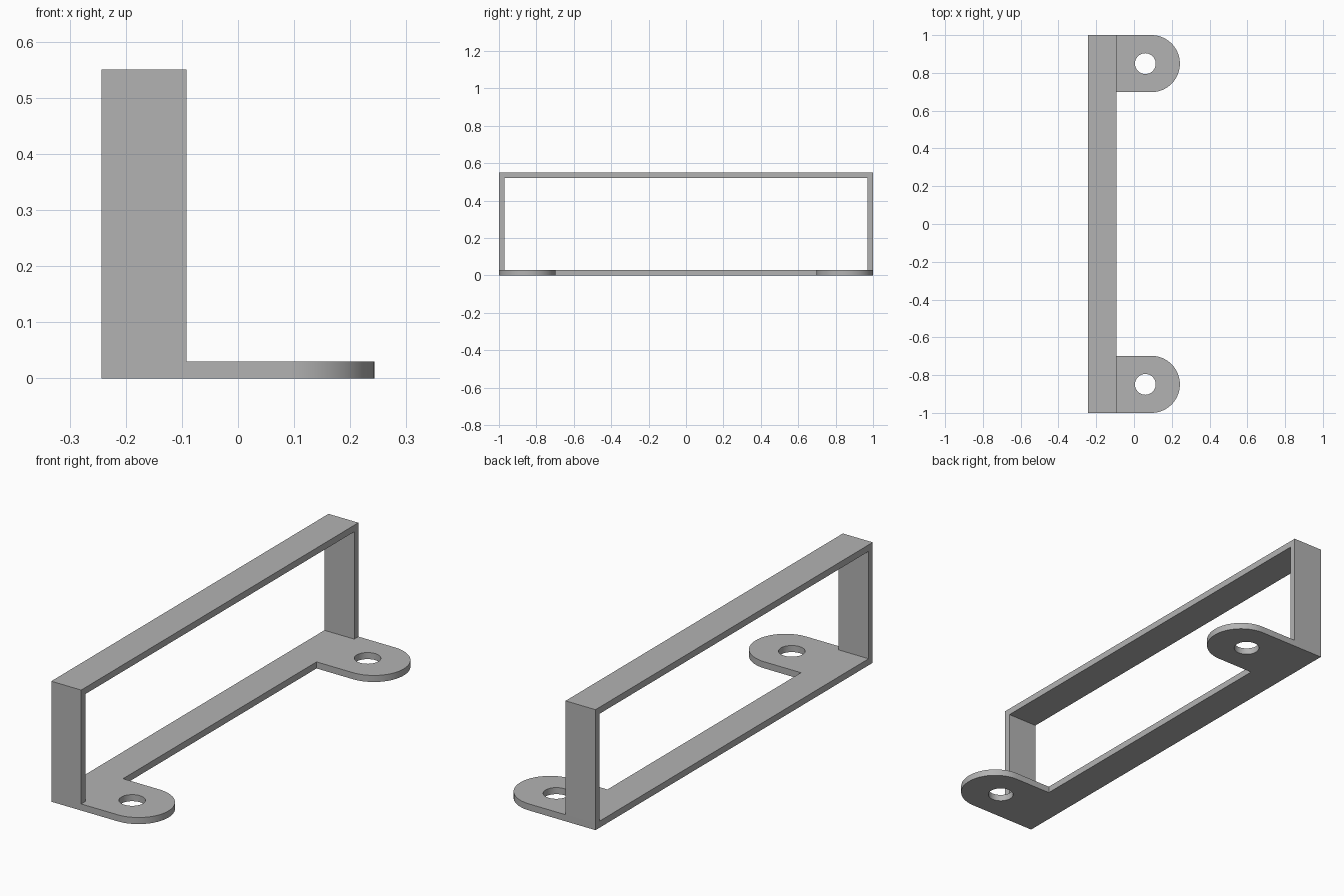
import bpy, bmesh
from math import sin, cos, pi
from mathutils import Vector

cube = bpy.data.objects.get("Cube")
if cube:
    bpy.data.objects.remove(cube, do_unlink=True)

BACK, EDGE = -0.243, -0.092      # x range of the rectangular frame
THICK, HEIGHT = 0.03, 0.55
EAR_R, HOLE_R = 0.151, 0.055
EAR_Y, EAR_X, HOLE_X = 1 - EAR_R, 0.092, 0.06

grey = bpy.data.materials.new("plain grey")
grey.use_nodes = True
colour = (0.45, 0.45, 0.45, 1)
grey.diffuse_color = colour
grey.node_tree.nodes["Principled BSDF"].inputs["Base Color"].default_value = colour


def arc(cx, cy, r, start, end, n):
    """Points along an arc, ends included."""
    angles = [start + (end - start) * i / n for i in range(n + 1)]
    return [(cx + r * cos(a), cy + r * sin(a)) for a in angles]


def extruded(name, loops, place, depth):
    """Fill closed loops (outline and holes) and extrude them into a solid."""
    bm = bmesh.new()
    edges = []
    for loop in loops:
        verts = [bm.verts.new(place(*p)) for p in loop]
        edges += [bm.edges.new((v, verts[i - 1])) for i, v in enumerate(verts)]
    bmesh.ops.triangle_fill(bm, edges=edges, use_beauty=True, use_dissolve=False)
    top = bmesh.ops.extrude_face_region(bm, geom=bm.faces[:], use_keep_orig=True)
    moved = [g for g in top["geom"] if isinstance(g, bmesh.types.BMVert)]
    bmesh.ops.translate(bm, verts=moved, vec=Vector(depth))
    bmesh.ops.recalc_face_normals(bm, faces=bm.faces)
    bmesh.ops.dissolve_limit(bm, angle_limit=0.001, verts=bm.verts, edges=bm.edges)
    mesh = bpy.data.meshes.new(name)
    bm.to_mesh(mesh)
    bm.free()
    mesh.materials.append(grey)
    obj = bpy.data.objects.new(name, mesh)
    bpy.context.collection.objects.link(obj)
    bpy.ops.object.select_all(action="DESELECT")
    obj.select_set(True)
    bpy.context.view_layer.objects.active = obj
    bpy.ops.object.shade_smooth_by_angle(angle=0.5)
    return obj


# Base strip with a rounded, drilled mounting ear at each end
inner = EAR_Y - EAR_R
outline = [(BACK, -1), *arc(EAR_X, -EAR_Y, EAR_R, -pi / 2, pi / 2, 32), (EDGE, -inner),
           (EDGE, inner), *arc(EAR_X, EAR_Y, EAR_R, -pi / 2, pi / 2, 32), (BACK, 1)]
holes = [arc(HOLE_X, s * EAR_Y, HOLE_R, 0, 2 * pi, 48)[:-1] for s in (-1, 1)]
extruded("base_plate", [outline, *holes], lambda x, y: (x, y, 0), (0, 0, THICK))

# Uprights and top bar as one arch standing on the base
wall, under = 1 - THICK, HEIGHT - THICK
arch = [(-1, THICK), (-1, HEIGHT), (1, HEIGHT), (1, THICK),
        (wall, THICK), (wall, under), (-wall, under), (-wall, THICK)]
extruded("arch_frame", [arch], lambda y, z: (BACK, y, z), (EDGE - BACK, 0, 0))
